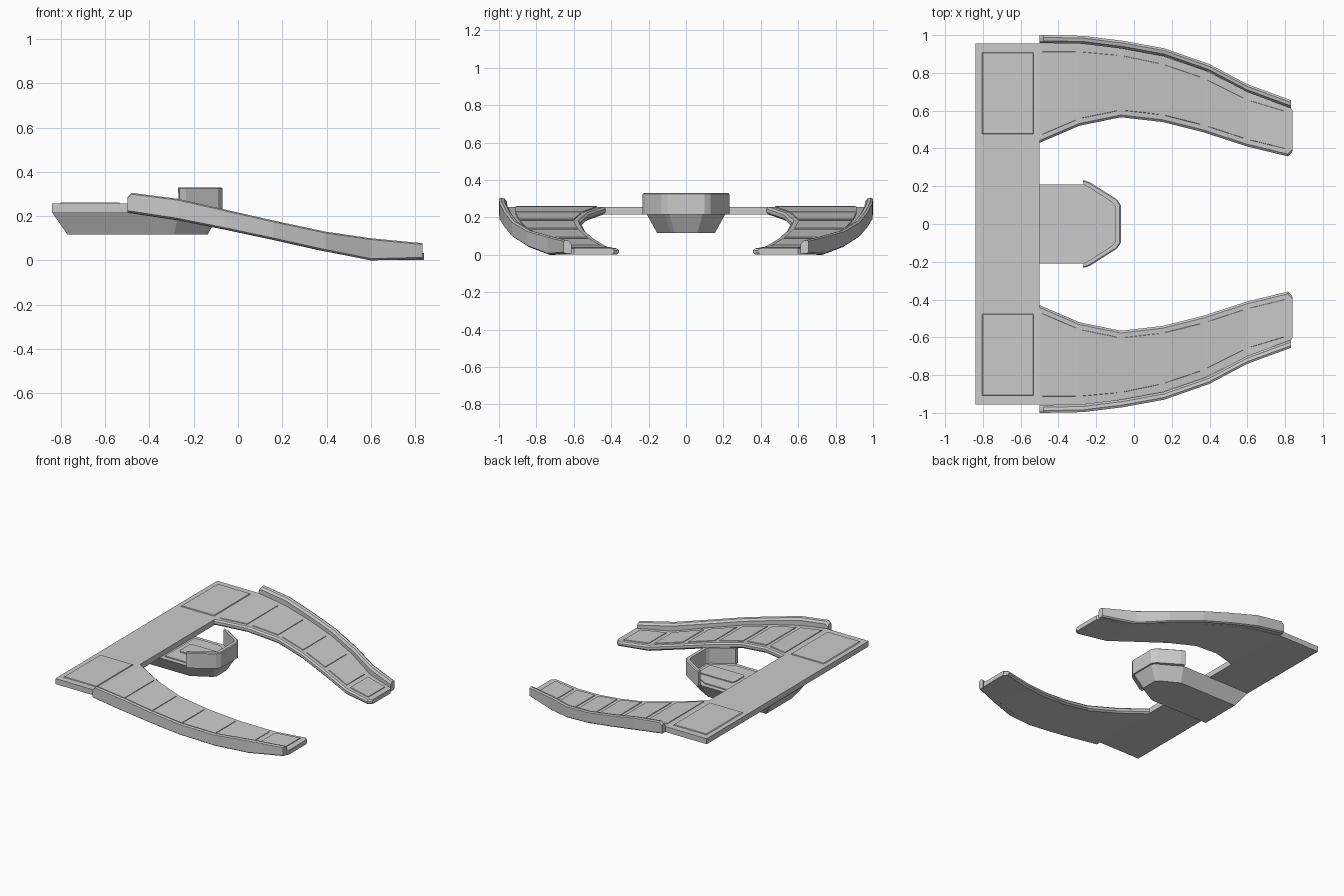
import bpy, bmesh

if "Cube" in bpy.data.objects:
    bpy.data.objects.remove(bpy.data.objects["Cube"])


def loft(name, rings, mirror=False):
    """Skin equal-length rings of points and cap both ends."""
    bm = bmesh.new()
    vs = [[bm.verts.new(p) for p in r] for r in rings]
    n = len(vs[0])
    for a, b in zip(vs, vs[1:]):
        for i in range(n):
            j = (i + 1) % n
            bm.faces.new((a[i], a[j], b[j], b[i]))
    bm.faces.new(vs[0])
    bm.faces.new(vs[-1])
    bmesh.ops.recalc_face_normals(bm, faces=bm.faces)
    me = bpy.data.meshes.new(name)
    bm.to_mesh(me)
    bm.free()
    ob = bpy.data.objects.new(name, me)
    bpy.context.collection.objects.link(ob)
    if mirror:
        m = ob.modifiers.new("mirror", 'MIRROR')
        m.use_axis = (False, True, False)
        m.use_mirror_merge = False
    return ob


def at(outline, z):
    return [(x, y, z) for x, y in outline]


def rect(x0, x1, y0, y1):
    return [(x0, y0), (x1, y0), (x1, y1), (x0, y1)]


def symmetric(half):
    return half + [(x, -y) for x, y in reversed(half)]


# Rear plate with its raised panels
plate = rect(-.84, -.5, -.955, .955)
loft("rear_plate", [at(plate, .215), at(plate, .256)])
loft("rear_panel", [at(rect(-.81, -.53, .475, .91), .25),
                    at(rect(-.80, -.535, .48, .905), .262)], True)

# Curved arms: x, inner y, outer y, top z
arm = [(-.5, .43, .955, .256), (-.29, .52, .955, .224), (-.07, .565, .935, .182),
       (.15, .54, .89, .135), (.37, .485, .815, .086), (.6, .41, .70, .042),
       (.815, .358, .635, .034), (.84, .385, .60, .034)]


def arm_section(x, yi, yo, z):
    zb = max(z - .041, .001)
    return [(x, yi + .012, zb), (x, yi, zb + .012), (x, yi, z - .01),
            (x, yi + .012, z), (x, yo, z), (x, yo, zb)]


loft("arm_deck", [arm_section(*s) for s in arm], True)

# Raised panel on each arm segment
for k, (a, b) in enumerate(zip(arm[:6], arm[1:7])):
    def mix(t):
        return [p + (q - p) * t for p, q in zip(a, b)]
    rings = []
    for t in (.08, .91):
        x, yi, yo, z = mix(t)
        y0, y1 = yi + .035, yo - .04
        rings.append([(x, y0, z - .008), (x, y0 + .004, z + .005),
                      (x, y1 - .004, z + .005), (x, y1, z - .008)])
    loft(f"arm_panel_{k + 1}", rings, True)

# Raised rail along the outer edge: x, outer y, bottom z, top z
rail = [(-.5, 1.0, .217, .285), (-.48, 1.0, .214, .305), (-.27, .996, .182, .278),
        (-.06, .970, .14, .23), (.16, .930, .093, .18), (.395, .848, .041, .13),
        (.6, .740, 0, .1), (.832, .655, .006, .078)]
loft("outer_rail", [[(x, y - .042, zb), (x, y - .042, zt - .02), (x, y - .03, zt - .004),
                     (x, y - .012, zt), (x, y, zt - .006), (x, y, zb + .008),
                     (x, y - .01, zb)] for x, y, zb, zt in rail], True)

# Central pod: tapered hull below the plate
top = symmetric([(-.84, .21), (-.265, .21), (-.10, .115), (-.08, .09)])
low = symmetric([(-.77, .155), (-.29, .155), (-.155, .08), (-.137, .06)])
loft("pod_hull", [at(low, .117), at(top, .217)])
floor = symmetric([(-.48, .175), (-.28, .175), (-.14, .10), (-.12, .08)])
loft("pod_floor_panel", [at(floor, .21), at(floor, .224)])
hatch = symmetric([(-.44, .055), (-.425, .07), (-.165, .07), (-.15, .055)])
loft("pod_hatch", [at(hatch, .22), at(hatch, .231)])

# Collar wall wrapped round the pod nose
outer = [(-.265, .232), (-.235, .222), (-.09, .13), (-.07, .10)]
inner = [(-.265, .206), (-.245, .198), (-.115, .115), (-.10, .092)]
outer += [(x, -y) for x, y in reversed(outer)]
inner += [(x, -y) for x, y in reversed(inner)]
loft("pod_collar", [[(*o, .215), (*o, .325), (o[0] - .006, o[1] * .98, .33),
                     (*i, .33), (*i, .215)] for o, i in zip(outer, inner)])
